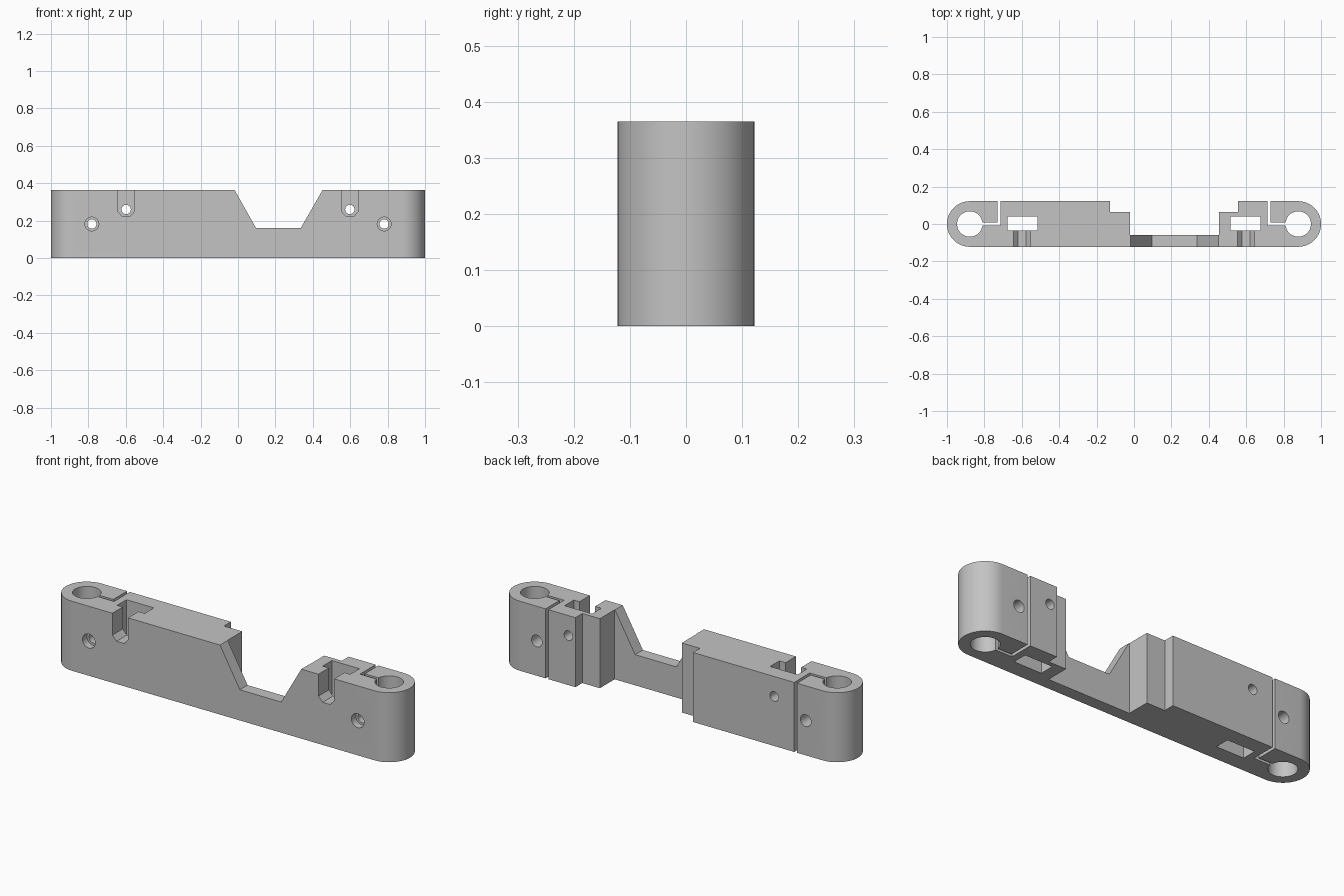
import bpy, bmesh
from math import cos, sin, pi, radians
from mathutils import Vector

if "Cube" in bpy.data.objects:
    bpy.data.objects.remove(bpy.data.objects["Cube"])

HEIGHT = 0.365
R = 0.122            # half depth and end radius
END = 1 - R          # bore centre
SHOULDER = 0.065     # back of the stepped shoulder
WEB = -0.058         # back of the thin web

grey = bpy.data.materials.new("plain_grey")
grey.use_nodes = True
grey.diffuse_color = (0.55, 0.55, 0.55, 1)
grey.node_tree.nodes["Principled BSDF"].inputs["Base Color"].default_value = grey.diffuse_color


def prism(name, points, axis, low, high):
    """Extrude an outline along z (points are x, y) or along y (points are x, z)."""
    place = (lambda a, b, d: (a, b, d)) if axis == "z" else (lambda a, b, d: (a, d, b))
    step = Vector(place(0, 0, high - low))
    bm = bmesh.new()
    face = bm.faces.new([bm.verts.new(place(a, b, low)) for a, b in points])
    new = bmesh.ops.extrude_face_region(bm, geom=[face])["geom"]
    bmesh.ops.translate(bm, vec=step, verts=[v for v in new if isinstance(v, bmesh.types.BMVert)])
    bmesh.ops.recalc_face_normals(bm, faces=bm.faces)
    mesh = bpy.data.meshes.new(name)
    bm.to_mesh(mesh)
    bm.free()
    mesh.materials.append(grey)
    obj = bpy.data.objects.new(name, mesh)
    bpy.context.collection.objects.link(obj)
    return obj


def arc(cx, cy, r, start, end, n):
    angles = [radians(start + (end - start) * i / n) for i in range(n + 1)]
    return [(cx + r * cos(a), cy + r * sin(a)) for a in angles]


def circle(cx, cy, r, n=32):
    return arc(cx, cy, r, 0, 360, n)[:-1]


def rect(x0, x1, y0, y1):
    return [(x0, y0), (x1, y0), (x1, y1), (x0, y1)]


# Stepped body with round ends
plan = arc(-END, 0, R, 90, 270, 32) + arc(END, 0, R, -90, 90, 32)
plan += [(0.557, R), (0.557, SHOULDER), (0.455, SHOULDER), (0.455, WEB),
         (-0.021, WEB), (-0.021, SHOULDER), (-0.127, SHOULDER), (-0.127, R)]
body = prism("bracket_body", plan, "z", 0, HEIGHT)

# Sloped notch in the web
TOP = HEIGHT + 0.1
notch = [(0.096, 0.161), (0.336, 0.161), (0.453, HEIGHT), (0.453, TOP),
         (-0.019, TOP), (-0.019, HEIGHT)]
cutters = [prism("notch_cutter", notch, "y", -0.2, WEB + 0.01)]

for side, s in (("right", -1), ("left", 1)):
    def cut(part, points, axis, low, high):
        cutters.append(prism(f"{side}_{part}_cutter", [(s * a, b) for a, b in points], axis, low, high))

    # Rod bore and the clamp slit leading from it to the back
    cut("bore", circle(END, 0, 0.068, 48), "z", -0.1, TOP)
    slit = [(0.83, -0.008), (0.714, -0.008), (0.714, 0.2), (0.73, 0.2), (0.73, 0.008), (0.83, 0.008)]
    cut("slit", slit, "z", -0.1, TOP)
    # Rectangular pocket
    cut("pocket", rect(0.517, 0.677, -0.036, 0.041), "z", -0.1, TOP)
    # Nut channel open to the top and front, with a screw hole behind
    nut = [(0.553, TOP), (0.553, 0.25), (0.577, 0.224), (0.62, 0.224), (0.644, 0.25), (0.644, TOP)]
    cut("nut_channel", nut, "y", -0.2, -0.03)
    cut("nut_screw", circle(0.598, 0.26, 0.025, 24), "y", 0.0, 0.2)
    # Clamp screw hole with a wider front mouth
    cut("clamp_screw", circle(0.781, 0.182, 0.025, 24), "y", -0.3, 0.3)
    cut("clamp_mouth", circle(0.781, 0.182, 0.037, 24), "y", -0.2, -0.085)
    cut("clamp_clearance", circle(0.781, 0.182, 0.031, 24), "y", 0.0, 0.21)

for c in cutters:
    c.hide_render = True
    mod = body.modifiers.new(c.name, "BOOLEAN")
    mod.operation = "DIFFERENCE"
    mod.solver = "EXACT"
    mod.object = c

# Bake the cuts and remove the helpers
bpy.context.view_layer.update()
baked = bpy.data.meshes.new_from_object(body.evaluated_get(bpy.context.evaluated_depsgraph_get()))
body.modifiers.clear()
body.data = baked
for c in cutters:
    bpy.data.objects.remove(c)

for o in bpy.context.selected_objects:
    o.select_set(False)
body.select_set(True)
bpy.context.view_layer.objects.active = body
bpy.ops.object.shade_smooth_by_angle(angle=radians(30))
